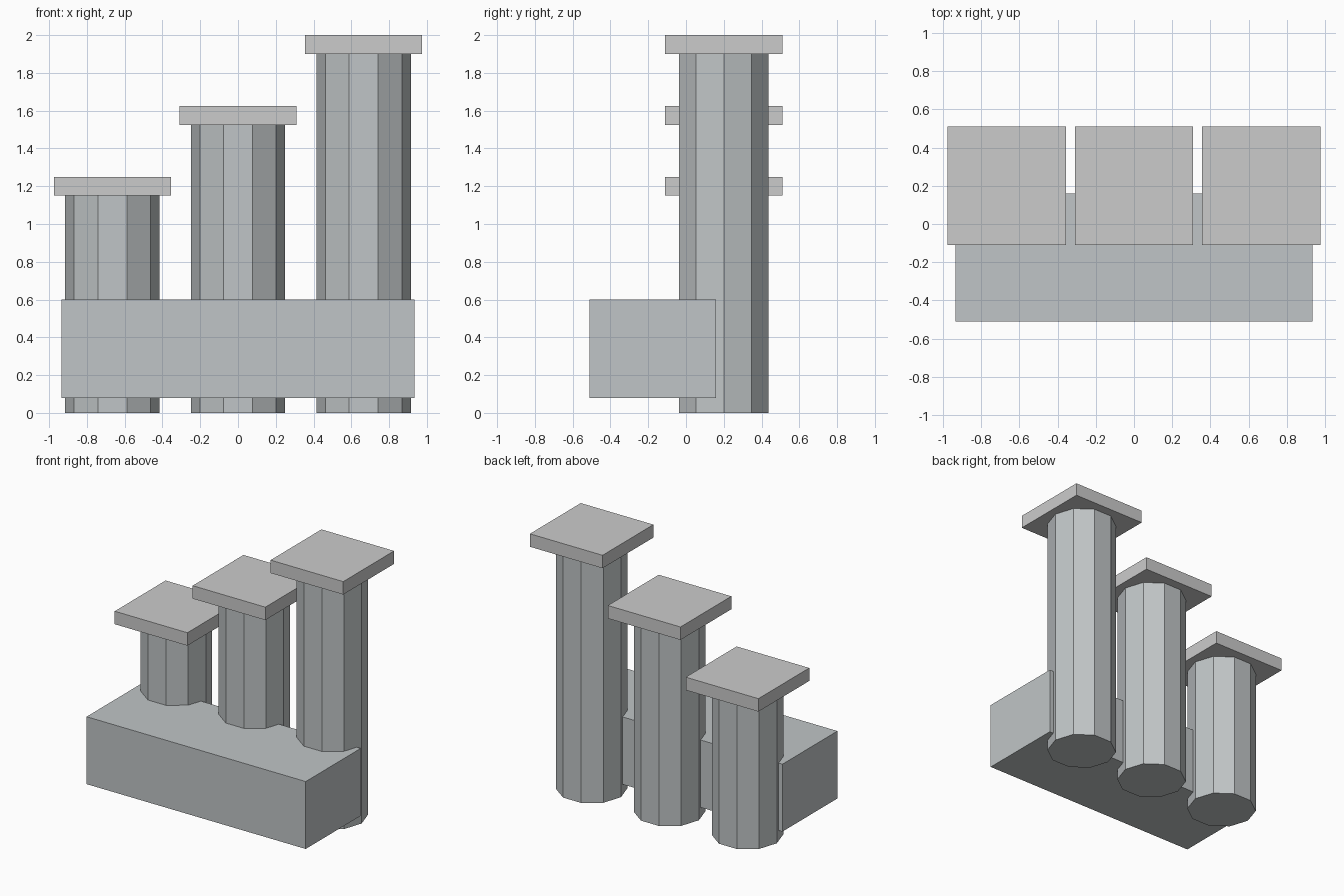
import bpy
import bmesh
from mathutils import Matrix

if "Cube" in bpy.data.objects:
    bpy.data.objects.remove(bpy.data.objects["Cube"])

COLUMN_Y = 0.20

stone = bpy.data.materials.new("blue_grey_stone")
stone.diffuse_color = (0.53, 0.56, 0.57, 1.0)
stone.use_nodes = True
stone.node_tree.nodes["Principled BSDF"].inputs["Base Color"].default_value = stone.diffuse_color


def finish(name, bm, material=None):
    mesh = bpy.data.meshes.new(name)
    bm.to_mesh(mesh)
    bm.free()
    if material:
        mesh.materials.append(material)
    obj = bpy.data.objects.new(name, mesh)
    bpy.context.collection.objects.link(obj)
    return obj


def box(name, centre, size, material=None):
    bm = bmesh.new()
    bmesh.ops.create_cube(bm, size=1.0, matrix=Matrix.LocRotScale(None, None, size))
    obj = finish(name, bm, material)
    obj.location = centre
    return obj


def column(name, x, y, height, radius=0.25, sides=10):
    bm = bmesh.new()
    bmesh.ops.create_cone(bm, cap_ends=True, segments=sides,
                          radius1=radius, radius2=radius, depth=height)
    # turn the prism so that one corner points along +x
    corner = max(bm.verts, key=lambda v: v.co.x).co
    turn = corner.xy.angle_signed((1.0, 0.0))
    bmesh.ops.rotate(bm, verts=bm.verts, cent=(0, 0, 0),
                     matrix=Matrix.Rotation(-turn, 3, 'Z'))
    obj = finish(name, bm, stone)
    obj.location = (x, y, height / 2)
    return obj


# Block joining the columns at the front
box("front_block", (0, -0.175, 0.34), (1.87, 0.67, 0.52), stone)

# Three ten-sided columns of rising height, each with a square cap
for label, x, top in (("left", -0.665, 1.25), ("middle", 0.0, 1.625), ("right", 0.665, 2.0)):
    column(f"{label}_column", x, COLUMN_Y, top - 0.10)
    box(f"{label}_cap", (x, COLUMN_Y, top - 0.05), (0.62, 0.62, 0.10))
